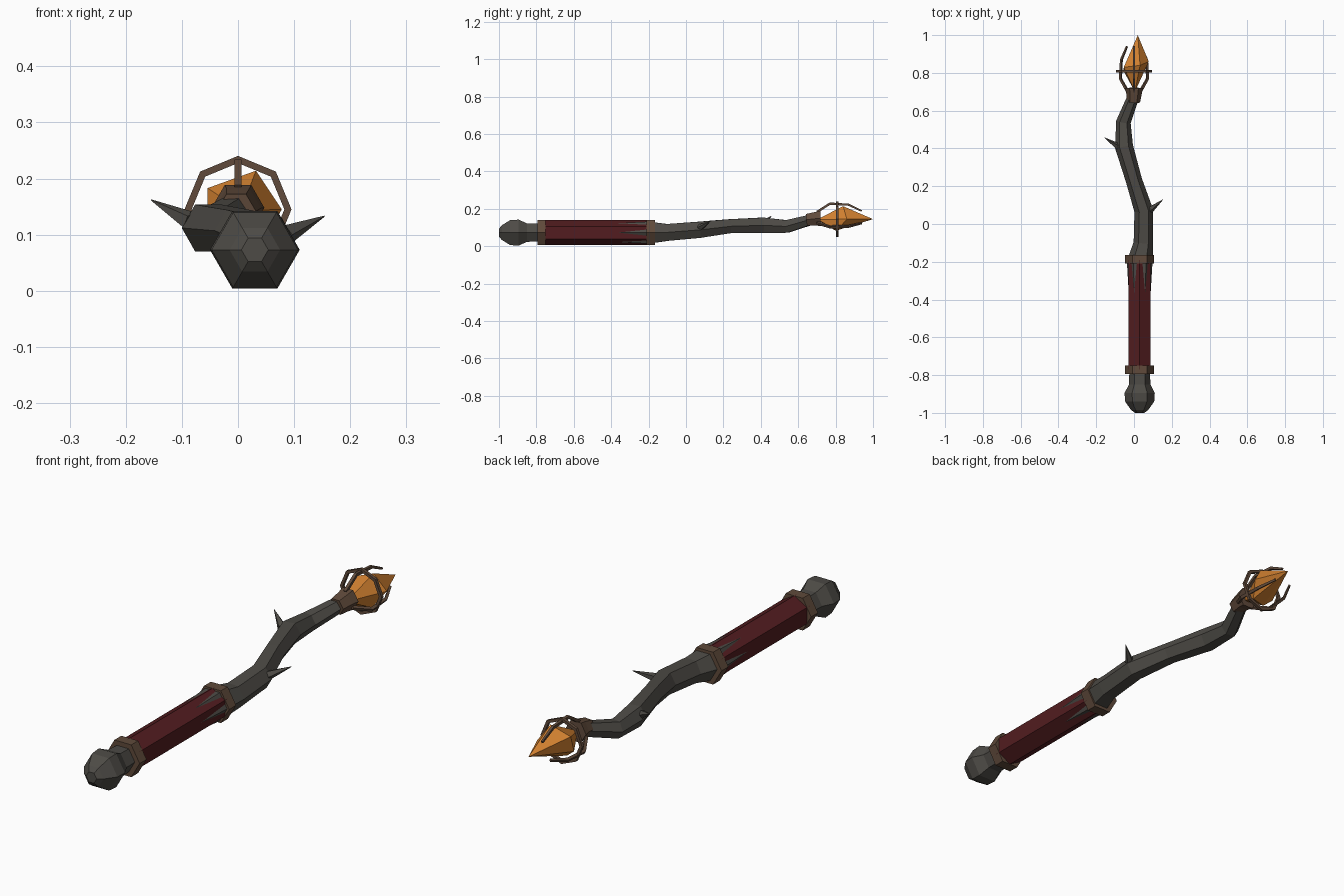
import bpy, math
from mathutils import Vector

cube = bpy.data.objects.get("Cube")
if cube:
    bpy.data.objects.remove(cube, do_unlink=True)


def material(name, rgb):
    m = bpy.data.materials.new(name)
    m.use_nodes = True
    m.diffuse_color = (*rgb, 1)
    m.node_tree.nodes["Principled BSDF"].inputs["Base Color"].default_value = (*rgb, 1)
    return m


GREY = material("dark_wood", (0.075, 0.07, 0.061))
RED = material("red_wrap", (0.085, 0.012, 0.014))
BROWN = material("brown_band", (0.115, 0.068, 0.043))
ORANGE = material("orange_crystal", (0.65, 0.22, 0.03))


def add(name, verts, faces, mat):
    mesh = bpy.data.meshes.new(name)
    mesh.from_pydata(verts, [], faces)
    mesh.materials.append(mat)
    mesh.update()
    obj = bpy.data.objects.new(name, mesh)
    bpy.context.collection.objects.link(obj)
    return obj


def loft(name, path, mat, sides=6, phase=0.0, closed=False, up=Vector((0, 0, 1))):
    """Sweep a polygon along (x, y, z, radius) stations."""
    pts = [Vector(p[:3]) for p in path]
    n = len(pts)
    verts, faces = [], []
    for i, p in enumerate(pts):
        a = pts[(i - 1) % n] if closed else pts[max(i - 1, 0)]
        b = pts[(i + 1) % n] if closed else pts[min(i + 1, n - 1)]
        t = (b - a).normalized()
        side = t.cross(up).normalized()
        top = side.cross(t)
        for k in range(sides):
            ang = phase + math.tau * k / sides
            verts.append(p + (side * math.cos(ang) + top * math.sin(ang)) * path[i][3])
    for i in range(n if closed else n - 1):
        j = (i + 1) % n
        for k in range(sides):
            l = (k + 1) % sides
            faces.append((i * sides + k, j * sides + k, j * sides + l, i * sides + l))
    if not closed:
        faces.append(tuple(range(sides)))
        faces.append(tuple(reversed(range((n - 1) * sides, n * sides))))
    return add(name, verts, faces, mat)


CX, CZ = 0.03, 0.073      # handle axis
HX, HZ = 0.0, 0.145       # crystal axis

# Pommel
loft("pommel", [(CX, y, CZ, r) for y, r in
                [(-1, 0.024), (-0.985, 0.045), (-0.94, 0.077), (-0.895, 0.08),
                 (-0.85, 0.057), (-0.77, 0.054)]], GREY)

# Crooked wooden shaft
loft("shaft", [(CX, -0.8, CZ, 0.054), (CX, -0.4, CZ, 0.056), (CX, -0.2, CZ, 0.068),
               (0.05, -0.1, 0.074, 0.052), (0.052, 0.07, 0.088, 0.05),
               (0.0, 0.23, 0.107, 0.043), (-0.053, 0.41, 0.112, 0.048),
               (-0.056, 0.54, 0.106, 0.039), (-0.005, 0.67, 0.142, 0.031)], GREY)

# Wrapped grip and its two bands
loft("grip", [(CX, -0.77, CZ, 0.067), (CX, -0.19, CZ, 0.067)], RED, phase=math.pi / 6)
for name, y in (("lower_band", -0.795), ("upper_band", -0.21)):
    loft(name, [(CX, y, CZ, 0.077), (CX, y + 0.045, CZ, 0.077)], BROWN)

# Thorns
for name, base, tip in (("right_thorn", (-0.085, 0.41, 0.123), (-0.155, 0.457, 0.162)),
                        ("left_thorn", (0.085, 0.075, 0.1), (0.154, 0.13, 0.133))):
    loft(name, [(*base, 0.019), (*tip, 0.001)], GREY, sides=5)

# Crystal cup
loft("cup", [(-0.003, 0.645, 0.142, 0.035), (HX, 0.69, 0.147, 0.041),
             (HX, 0.72, 0.148, 0.047)], BROWN)

# Uneven crystal: one irregular girdle between two points
girdle = [(-0.054, 0.83, 0.183), (0.032, 0.84, 0.214), (0.078, 0.86, 0.145),
          (0.045, 0.81, 0.088), (-0.015, 0.8, 0.083), (-0.055, 0.81, 0.115)]
n = len(girdle)
add("crystal", girdle + [(0.005, 0.7, 0.143), (0.02, 1.0, 0.145)],
    [f for i in range(n) for f in ((i, (i + 1) % n, n), ((i + 1) % n, i, n + 1))], ORANGE)

# Cage ring around the crystal
loft("cage_ring", [(HX + 0.089 * math.cos(a), 0.808, HZ + 0.089 * math.sin(a), 0.009)
                   for a in (math.tau * k / 8 for k in range(8))],
     BROWN, sides=4, phase=math.pi / 4, closed=True, up=Vector((0, 1, 0)))

# Three claws, evenly spaced
for name, deg in (("top_claw", 90), ("right_claw", 210), ("left_claw", 330)):
    c, s = math.cos(math.radians(deg)), math.sin(math.radians(deg))
    loft(name, [(HX + c * r, y, HZ + s * r, w) for y, r, w in
                [(0.7, 0.038, 0.009), (0.77, 0.083, 0.009),
                 (0.87, 0.077, 0.008), (0.94, 0.043, 0.006)]],
         BROWN, sides=4, phase=math.pi / 4 + math.radians(deg),
         up=Vector((0, 0, 1)))
